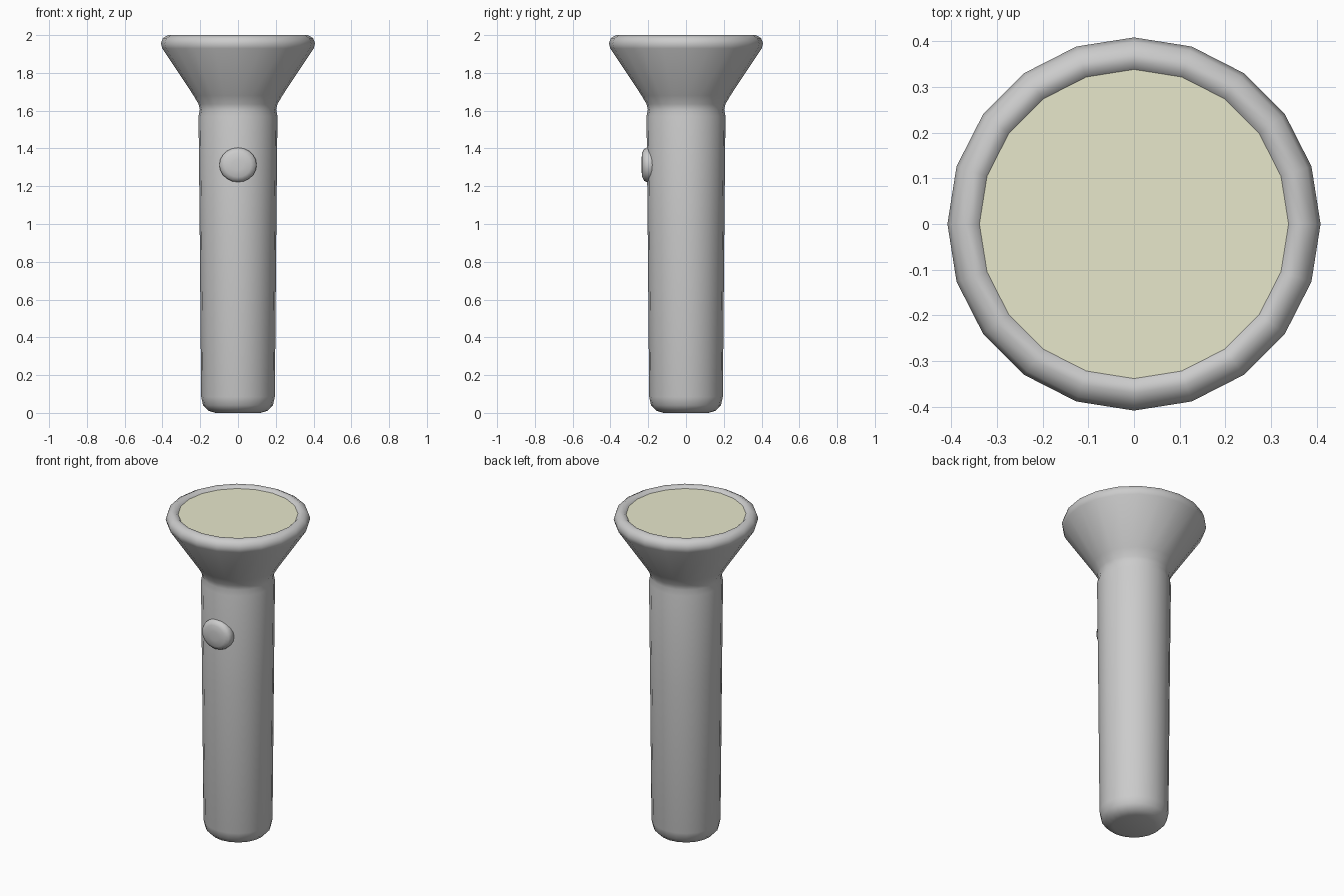
import bpy, bmesh, math
from mathutils import Matrix

if "Cube" in bpy.data.objects:
    bpy.data.objects.remove(bpy.data.objects["Cube"])

SIDES = 20


def lathe(name, profile, sides=SIDES, cap_start=True, cap_end=True, matrix=None, smooth=True):
    """Revolve (radius, height) pairs about z, then place with a matrix."""
    bm = bmesh.new()
    rings = [[bm.verts.new((r * math.cos(2 * math.pi * i / sides),
                            r * math.sin(2 * math.pi * i / sides), z))
              for i in range(sides)] for r, z in profile]
    for a, b in zip(rings, rings[1:]):
        for i in range(sides):
            j = (i + 1) % sides
            bm.faces.new((a[i], a[j], b[j], b[i]))
    if cap_start:
        bm.faces.new(rings[0][::-1])
    if cap_end:
        bm.faces.new(rings[-1])
    if matrix:
        bm.transform(matrix)
    for f in bm.faces:
        f.smooth = smooth
    me = bpy.data.meshes.new(name)
    bm.to_mesh(me)
    bm.free()
    ob = bpy.data.objects.new(name, me)
    bpy.context.collection.objects.link(ob)
    return ob


# Handle, neck and flared head with a rounded rim
lathe("flashlight_body", [
    (0.12, 0.0), (0.158, 0.012), (0.185, 0.04), (0.195, 0.085),
    (0.203, 1.0), (0.209, 1.57), (0.202, 1.605), (0.209, 1.635),
    (0.235, 1.68), (0.401, 1.93), (0.408, 1.955), (0.398, 1.984),
    (0.37, 2.0), (0.35, 1.997), (0.338, 1.985)], cap_end=False)

# Lens disc closing the head
lens = lathe("lens", [(0.338, 1.985)], cap_start=False, smooth=False)
mat = bpy.data.materials.new("lens_pale_yellow")
mat.diffuse_color = (0.8, 0.8, 0.6, 1)
mat.use_nodes = True
mat.node_tree.nodes["Principled BSDF"].inputs["Base Color"].default_value = mat.diffuse_color
lens.data.materials.append(mat)

# Domed push button on the front of the handle
place = Matrix.Translation((0, 0, 1.313)) @ Matrix.Rotation(math.pi / 2, 4, 'X')
place = place @ Matrix.Diagonal((1.03, 0.95, 1, 1))
lathe("power_button", [(0.096, 0.165), (0.096, 0.207), (0.089, 0.222),
                       (0.068, 0.232), (0.03, 0.236)], matrix=place)
